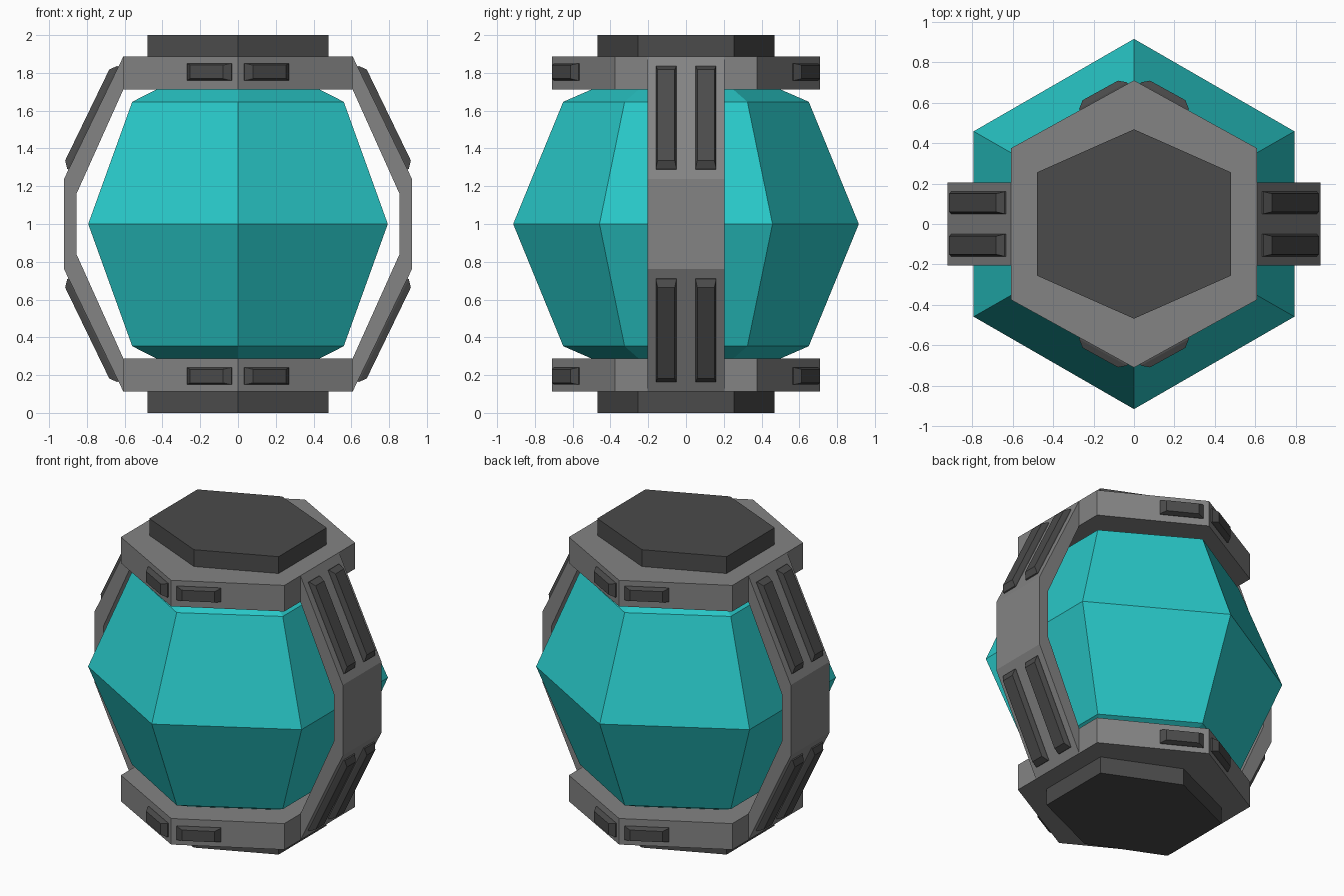
import bpy
from mathutils import Vector

if "Cube" in bpy.data.objects:
    bpy.data.objects.remove(bpy.data.objects["Cube"])


def material(name, rgb):
    m = bpy.data.materials.new(name)
    m.diffuse_color = (*rgb, 1)
    m.use_nodes = True
    m.node_tree.nodes["Principled BSDF"].inputs["Base Color"].default_value = m.diffuse_color
    return m


TEAL = material("teal", (0.022, 0.58, 0.58))
GREY = material("mid grey", (0.23, 0.23, 0.23))
DARK = material("dark grey", (0.07, 0.07, 0.07))


def loft(name, loops, mat):
    """Closed solid through a list of equally long point loops."""
    n = len(loops[0])
    verts = [p for loop in loops for p in loop]
    faces = [tuple(range(n))[::-1], tuple(range((len(loops) - 1) * n, len(loops) * n))]
    for k in range(len(loops) - 1):
        for i in range(n):
            j = (i + 1) % n
            faces.append((k * n + i, k * n + j, (k + 1) * n + j, (k + 1) * n + i))
    me = bpy.data.meshes.new(name)
    me.from_pydata(verts, [], faces)
    me.materials.append(mat)
    ob = bpy.data.objects.new(name, me)
    bpy.context.collection.objects.link(ob)
    # consistent outward normals
    import bmesh
    bm = bmesh.new()
    bm.from_mesh(me)
    bmesh.ops.recalc_face_normals(bm, faces=bm.faces)
    bm.to_mesh(me)
    bm.free()
    return ob


def hexagon(x, y_side, y_tip, z):
    return [(0, -y_tip, z), (x, -y_side, z), (x, y_side, z),
            (0, y_tip, z), (-x, y_side, z), (-x, -y_side, z)]


def rib(name, start, along, across, normal, a, w, height=0.037):
    """Raised bar with chamfered ends and sides, lying on a flat face."""
    def rect(a0, a1, w0, w1, h):
        return [tuple(start + along * s + across * t + normal * h)
                for s, t in ((a0, w0), (a1, w0), (a1, w1), (a0, w1))]
    e, c = 0.035, 0.010
    loft(name, [rect(a[0], a[1], w[0], w[1], -0.01),
                rect(a[0], a[1], w[0], w[1], 0.008),
                rect(a[0] + e, a[1] - e, w[0] + c, w[1] - c, height)], DARK)


# faceted core
loft("core", [hexagon(0.56 * f, 0.325 * f, 0.65 * f, z) if z != 1 else
              hexagon(0.793, 0.458, 0.915, z)
              for f, z in ((0.76, 0.285), (1, 0.353), (1, 1), (1, 1.647), (0.76, 1.715))], TEAL)

for level, s in (("lower", -1), ("upper", 1)):
    # hexagonal collar and end cap
    loft(level + "_collar", [hexagon(0.607, 0.375, 0.71, 1 + s * d) for d in (0.712, 0.887)], GREY)
    loft(level + "_cap", [hexagon(0.48, 0.255, 0.468, 1 + s * d) for d in (0.88, 1.0)], DARK)
    for side, m in (("left", -1), ("right", 1)):
        # short ribs on front and back collar faces
        for face, f in (("front", -1), ("back", 1)):
            along = Vector((m * 0.607, -f * 0.335, 0)).normalized()
            normal = Vector((m * 0.335, f * 0.607, 0)).normalized()
            rib(f"{level}_{face}_{side}_rib", Vector((0, f * 0.71, 1 + s * 0.805)), along,
                Vector((0, 0, 1)), normal, (0.035, 0.305), (-0.046, 0.046))
        # pairs of long ribs on the sloped parts of the side band
        along = Vector((m * 0.315, 0, -s * 0.65)).normalized()
        normal = Vector((m * 0.65, 0, s * 0.315)).normalized()
        for row, y in (("front", -0.105), ("back", 0.105)):
            rib(f"{level}_{side}_{row}_long_rib", Vector((m * 0.607, y, 1 + s * 0.887)),
                along, Vector((0, 1, 0)), normal, (0.06, 0.665), (-0.055, 0.055))

# bent side bands joining the collars
profile = [(0.607, 0.887), (0.922, 0.237), (0.922, -0.237), (0.607, -0.887),
           (0.56, -0.887), (0.56, -0.712), (0.607, -0.712), (0.855, -0.16),
           (0.855, 0.16), (0.607, 0.712), (0.56, 0.712), (0.56, 0.887)]
for side, m in (("left", -1), ("right", 1)):
    loft(side + "_band", [[(m * x, y, 1 + z) for x, z in profile] for y in (-0.205, 0.205)], GREY)
